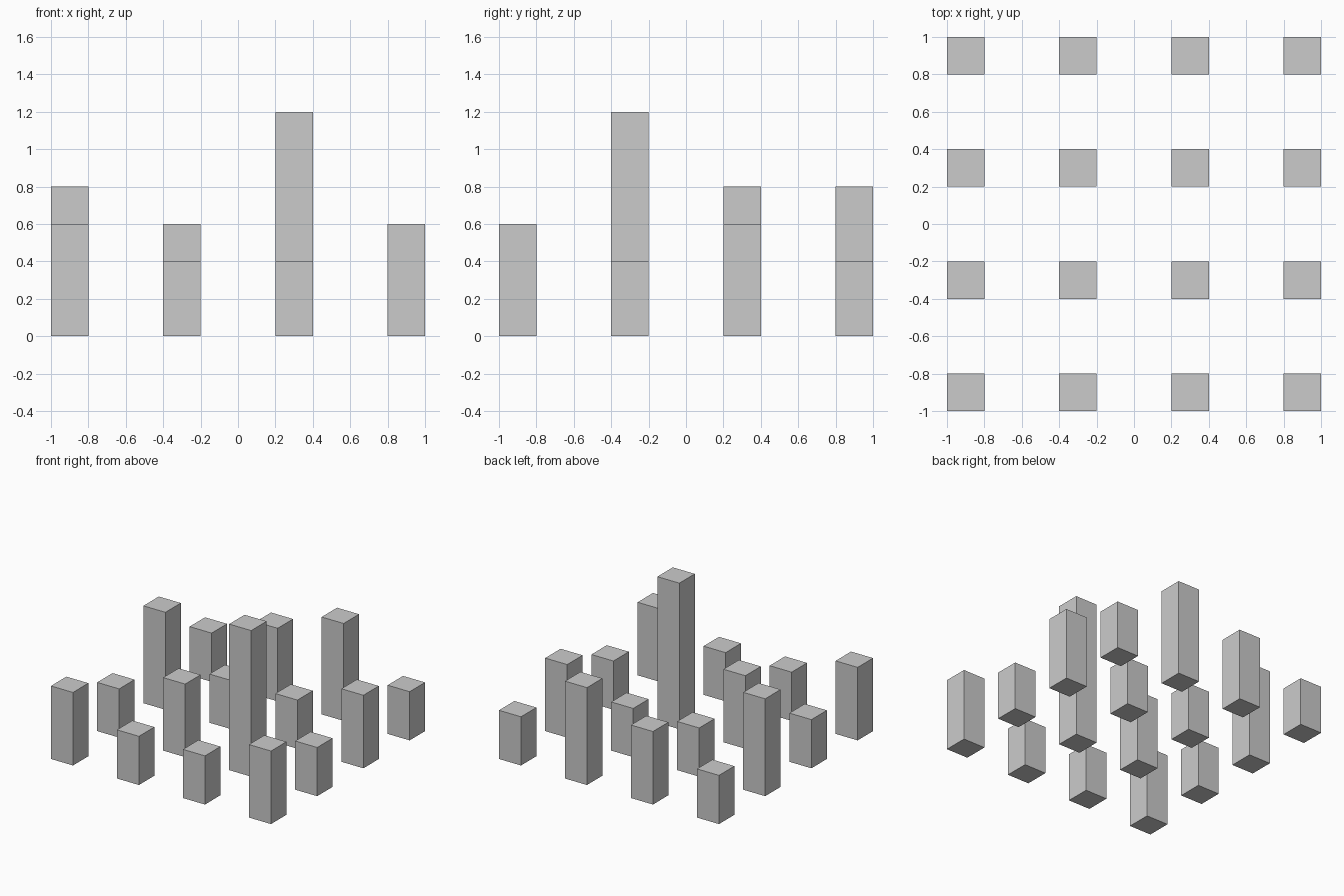
import bpy

if "Cube" in bpy.data.objects:
    bpy.data.objects.remove(bpy.data.objects["Cube"])

# Tower heights: one row per y (front to back), one entry per x (left to right)
HEIGHTS = [
    [0.6, 0.4, 0.4, 0.6],
    [0.4, 0.6, 1.2, 0.4],
    [0.8, 0.4, 0.4, 0.6],
    [0.4, 0.6, 0.8, 0.4],
]
SIDE, SPACING, FIRST = 0.2, 0.6, -0.9


def add_pillar(name, x, y, height):
    """Square pillar standing on the ground."""
    bpy.ops.mesh.primitive_cube_add(size=1, location=(x, y, height / 2))
    pillar = bpy.context.object
    pillar.name = name
    pillar.scale = (SIDE, SIDE, height)
    bpy.ops.object.transform_apply(location=False, rotation=False, scale=True)


# Four by four grid of pillars
for row, heights in enumerate(HEIGHTS):
    for col, height in enumerate(heights):
        add_pillar(f"pillar_row{row + 1}_column{col + 1}",
                   FIRST + col * SPACING, FIRST + row * SPACING, height)
